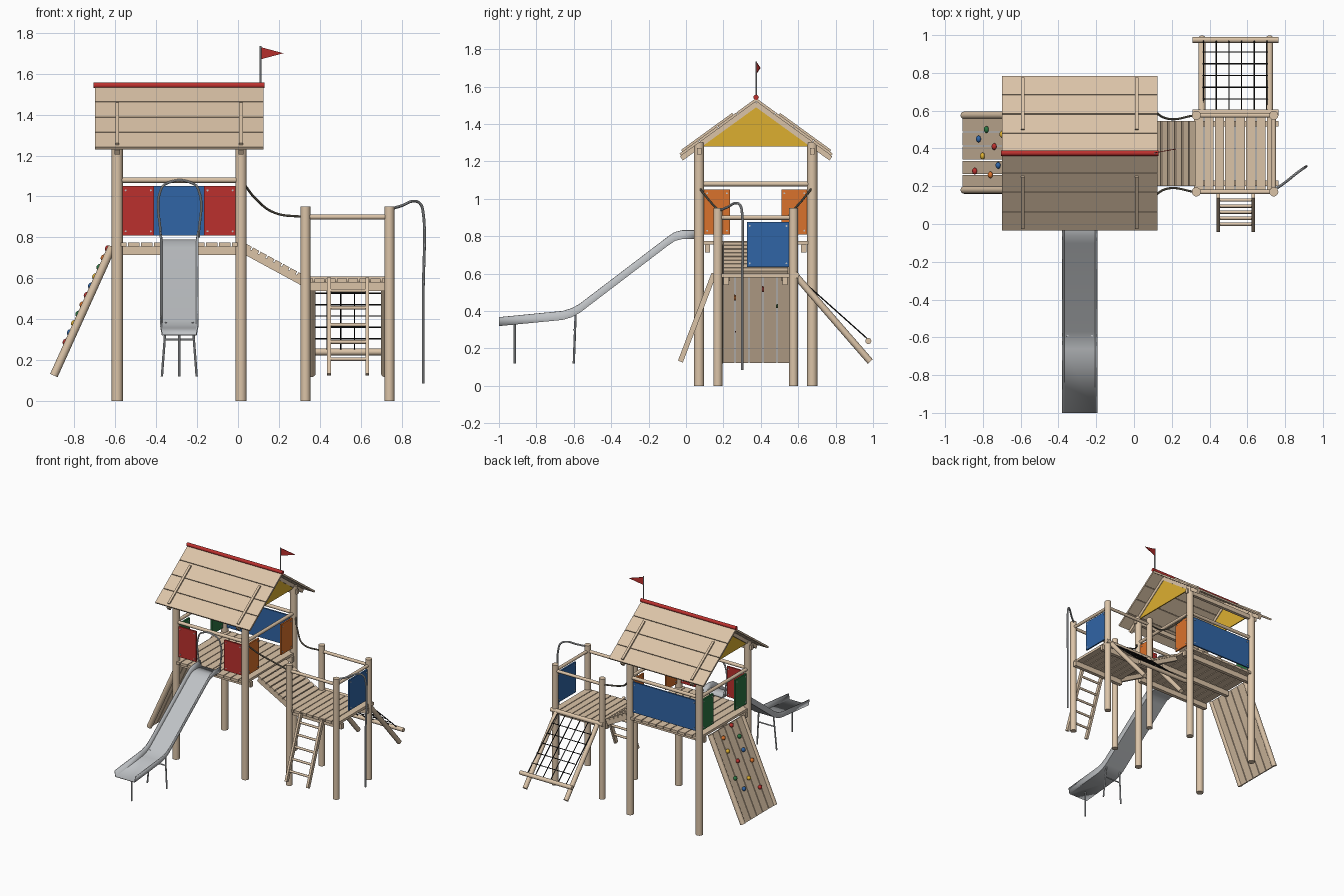
import bpy, bmesh, math
from mathutils import Vector, Matrix

if "Cube" in bpy.data.objects:
    bpy.data.objects.remove(bpy.data.objects["Cube"])

def material(name, rgb):
    m = bpy.data.materials.new(name)
    m.use_nodes = True
    m.diffuse_color = (*rgb, 1)
    m.node_tree.nodes["Principled BSDF"].inputs["Base Color"].default_value = (*rgb, 1)
    return m

WOOD = material("wood", (.71, .55, .39))
RED = material("red", (.5, .03, .027))
BLUE = material("blue", (.03, .13, .38))
YELLOW = material("yellow", (.72, .43, .03))
GREEN = material("green", (.025, .18, .055))
ORANGE = material("orange", (.7, .17, .025))
METAL = material("metal", (.52, .54, .56))
ROPE = material("rope", (.18, .16, .12))
BLACK = material("black net", (.01, .01, .01))
X, Y, Z = Vector((1, 0, 0)), Vector((0, 1, 0)), Vector((0, 0, 1))

def frame(p, q, side):
    """Matrix at the midpoint with local z along p-q and local x near side; also the length."""
    p, q = Vector(p), Vector(q)
    d = (q - p).normalized()
    s = side if abs(d.dot(side)) < .95 else Y
    s = (s - d * d.dot(s)).normalized()
    m = Matrix((s, d.cross(s), d)).transposed().to_4x4()
    return Matrix.Translation((p + q) / 2) @ m, (q - p).length

def log(bm, p, q, r, seg=16):
    m, n = frame(p, q, X)
    bmesh.ops.create_cone(bm, cap_ends=True, segments=seg, radius1=r, radius2=r, depth=n, matrix=m)

def slab(bm, p, q, w, h, side=X):
    m, n = frame(p, q, side)
    bmesh.ops.create_cube(bm, size=1, matrix=m @ Matrix.Diagonal((w, h, n, 1)))

def add_mesh(name, mesh, mat):
    ob = bpy.data.objects.new(name, mesh)
    bpy.context.collection.objects.link(ob)
    mesh.materials.clear()
    mesh.materials.append(mat)
    return ob

def finish(bm, name, mat):
    bmesh.ops.recalc_face_normals(bm, faces=bm.faces)
    mesh = bpy.data.meshes.new(name)
    bm.to_mesh(mesh)
    bm.free()
    return add_mesh(name, mesh, mat)

def part(name, mat, fn, items, **kw):
    bm = bmesh.new()
    for it in items:
        fn(bm, *it, **kw)
    return finish(bm, name, mat)

def tube(name, mat, pts, r):
    c = bpy.data.curves.new(name, "CURVE")
    c.dimensions = "3D"
    c.bevel_depth, c.bevel_resolution, c.resolution_u = r, 2, 8
    c.use_fill_caps = True
    s = c.splines.new("BEZIER")
    s.bezier_points.add(len(pts) - 1)
    for b, p in zip(s.bezier_points, pts):
        b.co = p
        b.handle_left_type = b.handle_right_type = "AUTO"
    tmp = bpy.data.objects.new("tmp", c)
    bpy.context.collection.objects.link(tmp)
    bpy.context.view_layer.update()
    mesh = bpy.data.meshes.new_from_object(tmp.evaluated_get(bpy.context.evaluated_depsgraph_get()))
    bpy.data.objects.remove(tmp)
    add_mesh(name, mesh, mat)

# Posts
TX, TY = (-.59, .015), (.07, .675)
LX, LY = (.33, .74), (.17, .575)
part("tower_posts", WOOD, log, [((x, y, 0), (x, y, 1.3), .027) for x in TX for y in TY], seg=20)
part("low_posts", WOOD, log, [((x, y, 0), (x, y, .95), .024) for x in LX for y in LY], seg=20)

# Decks: boards running front to back on cross beams
def deck(name, x0, x1, y0, y1, top, n, beams):
    w = (x1 - x0) / n
    xs = [x0 + w * (i + .5) for i in range(n)]
    part(name + "_boards", WOOD, slab, [((x, y0, top - .01), (x, y1, top - .01), w - .006, .02) for x in xs])
    part(name + "_beams", WOOD, slab,
         [((x0 - .005, y, top - .04), (x1 + .01, y, top - .04), .028, .042) for y in beams], side=Y)

deck("tower_deck", -.605, .03, .05, .695, .775, 10, (.115, .37, .63))
deck("low_deck", .315, .755, .165, .58, .6, 8, (.215, .53))

# Rails
part("tower_rails", WOOD, log,
     [((TX[0], y, 1.08), (TX[1], y, 1.08), .013) for y in TY]
     + [((x, TY[0], 1.08), (x, TY[1], 1.08), .013) for x in TX])
part("low_rails", WOOD, log,
     [((LX[0], y, .9), (LX[1], y, .9), .012) for y in LY]
     + [((LX[1], LY[0], .9), (LX[1], LY[1], .9), .012)])

# Coloured panels with corner bolts
def panel(name, mat, axis, at, a, b, z0, z1):
    pt = (lambda t, z, d=0: (t, at + d, z)) if axis == "x" else (lambda t, z, d=0: (at + d, t, z))
    part(name, mat, slab, [(pt((a + b) / 2, z0), pt((a + b) / 2, z1), b - a, .012)],
         side=X if axis == "x" else Y)
    part(name + "_bolts", METAL, log,
         [(pt(t, z, -.009), pt(t, z, .009), .005) for t in (a + .016, b - .016) for z in (z0 + .02, z1 - .02)], seg=8)

panel("front_panel_right", RED, "x", .07, -.565, -.41, .81, 1.05)
panel("front_panel_left", RED, "x", .07, -.165, -.01, .81, 1.05)
panel("back_panel", BLUE, "x", .675, -.563, -.012, .81, 1.05)
for side, x, mat in (("left", .015, ORANGE), ("right", -.59, GREEN)):
    panel(side + "_panel_front", mat, "y", x, .097, .235, .81, 1.05)
    panel(side + "_panel_back", mat, "y", x, .51, .648, .81, 1.05)
panel("low_panel", BLUE, "y", .74, .325, .553, .635, .875)

# Roof: four boards, rafters and strips on each slope
RIDGE = Vector((0, .375, 1.53))
boards, strips = [], []
for s in (-1, 1):
    eave = Vector((0, .375 + s * .407, 1.235))
    run = eave - RIDGE
    up = Vector((0, s * -run.z, abs(run.y))).normalized()
    for i in range(4):
        c = RIDGE + run * (i + .5) / 4
        boards.append((c - X * .7, c + X * .125, run.length / 4 - .004, .014, run.normalized()))
    for x in TX:
        o = X * x
        strips.append((RIDGE + run * .29 + up * .012 + o, RIDGE + run * .96 + up * .012 + o, .018, .012))
        strips.append((RIDGE + run * .02 - up * .02 + o, RIDGE + run * 1.01 - up * .02 + o, .025, .026))
part("roof_boards", WOOD, slab, boards)
part("roof_rafters_and_strips", WOOD, slab, strips)
part("roof_plates", WOOD, slab, [((-.63, y, 1.255), (.05, y, 1.255), .025, .035) for y in TY], side=Y)
part("ridge_cap", RED, log, [((-.705, .375, 1.543), (.13, .375, 1.543), .014)])

def triangle(name, mat, pts, offset):
    bm = bmesh.new()
    f = bm.faces.new([bm.verts.new(p) for p in pts])
    ext = bmesh.ops.extrude_face_region(bm, geom=[f])
    bmesh.ops.translate(bm, vec=offset, verts=[v for v in ext["geom"] if isinstance(v, bmesh.types.BMVert)])
    finish(bm, name, mat)

for name, x in zip(("gable_right", "gable_left"), TX):
    triangle(name, YELLOW, [(x, .085, 1.28), (x, .665, 1.28), (x, .375, 1.495)], X * .008)

# Flag
part("flag_pole", METAL, log, [((.11, .375, 1.54), (.11, .375, 1.735), .004)], seg=10)
triangle("flag", RED, [(.11, .375, 1.73), (.11, .375, 1.67), (.222, .395, 1.7)], Y * .004)

# Sloping bridge with rope handrails
A, B = Vector((.03, 0, .765)), Vector((.325, 0, .605))
d = (B - A).normalized()
treads = []
for i in range(8):
    c = A.lerp(B, (i + .5) / 8)
    treads.append((c + Y * .2, c + Y * .545, .035, .016, d))
part("bridge_treads", WOOD, slab, treads)
part("bridge_stringers", WOOD, slab,
     [(A + Y * y - Z * .028, B + Y * y - Z * .028, .028, .035) for y in (.22, .525)], side=Y)
for name, a, b, s in (("front", .07, .17, 1), ("back", .675, .575, -1)):
    tube("bridge_rope_" + name, ROPE, [(.03, a, 1.06), (.09, a + s * .06, .985),
         (.18, a + s * .118, .92), (.32, b, .9)], .006)

# Slide: a trough swept along its side profile
path = [(.07, .787), (-.02, .787), (-.06, .777), (-.1, .75), (-.57, .392), (-.61, .37), (-.66, .355), (-1, .322)]
bm = bmesh.new()
rows = [[bm.verts.new((-.287 + x, y, z + h)) for x, h in ((-.091, .045), (-.083, 0), (.083, 0), (.091, .045))]
        for y, z in path]
for r, q in zip(rows, rows[1:]):
    for i in range(3):
        bm.faces.new((r[i], r[i + 1], q[i + 1], q[i]))
slide = finish(bm, "slide", METAL)
mod = slide.modifiers.new("thickness", "SOLIDIFY")
mod.thickness, mod.offset = .006, 0
part("slide_legs", METAL, log,
     [((-.287, -.915, .12), (-.287, -.915, .33), .006), ((-.36, -.6, .3), (-.21, -.6, .3), .005)]
     + [((-.287 + s * .085, -.6, .12), (-.287 + s * .065, -.59, .385), .006) for s in (-1, 1)], seg=10)
tube("slide_hoop", METAL, [(-.378, .05, .8), (-.378, .05, 1.03), (-.35, .05, 1.063), (-.22, .05, 1.063),
     (-.192, .05, 1.03), (-.192, .05, .8)], .006)

# Climbing wall
T, F = Vector((-.615, 0, .755)), Vector((-.9, 0, .125))
part("wall_boards", WOOD, slab, [(T + Y * (.225 + i * .075), F + Y * (.225 + i * .075), .069, .018)
     for i in range(5)], side=Y)
part("wall_logs", WOOD, log, [(T + Y * y, F + Y * y, .02) for y in (.18, .575)])
out = Vector((-.91, 0, .41))
holds = ((RED, .28), (BLUE, .45), (YELLOW, .36), (GREEN, .5), (ORANGE, .26), (RED, .41),
         (BLUE, .31), (YELLOW, .475), (GREEN, .3), (ORANGE, .47), (RED, .34))
for i, (mat, y) in enumerate(holds):
    c = F.lerp(T, .25 + i * .0725) + Y * y + out * .016
    m, _ = frame(c - out * .01, c + out * .01, Y)
    bm = bmesh.new()
    bmesh.ops.create_uvsphere(bm, u_segments=12, v_segments=8, radius=.018,
                              matrix=m @ Matrix.Diagonal((1, .9, .75, 1)))
    finish(bm, f"climbing_hold_{i + 1}", mat)

# Ladder
top, foot = Vector((0, .15, .6)), Vector((0, -.03, .13))
part("ladder_rails", WOOD, slab, [(top + X * x, foot + X * x, .018, .028) for x in (.445, .632)])
rungs = [foot.lerp(top, .16 + i * .178) for i in range(5)]
part("ladder_rungs", WOOD, log, [(p + X * .445, p + X * .632, .009) for p in rungs], seg=12)

# Net ramp
part("net_frame", WOOD, log,
     [((x, .59, .585), (x, .985, .13), .018) for x in (.36, .718)]
     + [((.31, y, z), (.765, y, z), .016) for y, z in ((.59, .592), (.975, .24))])
n0, n1 = Vector((0, .6, .582)), Vector((0, .972, .25))
part("climbing_net", BLACK, log,
     [(n0 + X * (.368 + i * .0672), n1 + X * (.368 + i * .0672), .0035) for i in range(6)]
     + [(n0.lerp(n1, i / 6) + X * .362, n0.lerp(n1, i / 6) + X * .71, .0035) for i in range(7)], seg=6)

# Sliding pole
tube("sliding_pole", METAL, [(.75, .185, .94), (.8, .22, .955), (.86, .268, .977), (.89, .29, .965),
     (.905, .3, .92), (.905, .3, .5), (.905, .3, .085)], .007)

# Smooth rounded parts, keeping hard edges
bpy.ops.object.select_all(action="DESELECT")
for ob in bpy.context.collection.objects:
    if ob.type == "MESH":
        ob.select_set(True)
        bpy.context.view_layer.objects.active = ob
bpy.ops.object.shade_smooth_by_angle(angle=math.radians(35))
